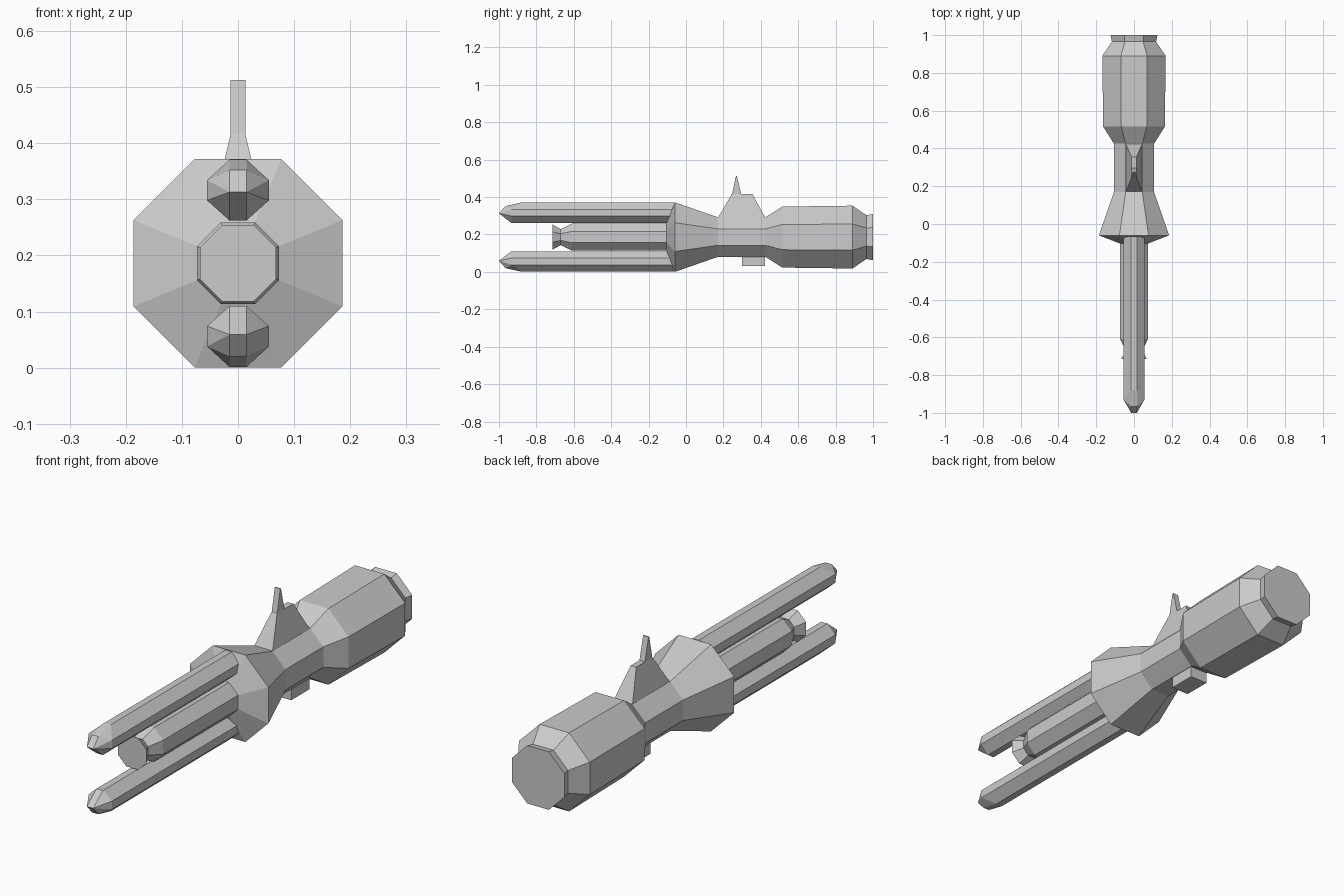
import bpy, bmesh, math

if "Cube" in bpy.data.objects:
    bpy.data.objects.remove(bpy.data.objects["Cube"])

CZ = 0.186  # height of the long axis


def finish(bm, name):
    bmesh.ops.recalc_face_normals(bm, faces=bm.faces)
    mesh = bpy.data.meshes.new(name)
    bm.to_mesh(mesh)
    bm.free()
    ob = bpy.data.objects.new(name, mesh)
    bpy.context.collection.objects.link(ob)
    return ob


def octagon_tube(name, profile):
    """Eight-sided solid along y from (y, half width across flats) pairs."""
    bm = bmesh.new()
    rings = []
    for y, apothem in profile:
        r = apothem / math.cos(math.pi / 8)
        angles = [math.pi / 8 + i * math.pi / 4 for i in range(8)]
        rings.append([bm.verts.new((r * math.cos(a), y, CZ + r * math.sin(a))) for a in angles])
    for a, b in zip(rings, rings[1:]):
        for i in range(8):
            j = (i + 1) % 8
            bm.faces.new((a[i], a[j], b[j], b[i]))
    bm.faces.new(rings[0])
    bm.faces.new(rings[-1])
    return finish(bm, name)


def hull(name, half_points):
    """Convex solid from points given for one side and mirrored in x."""
    bm = bmesh.new()
    for x, y, z in half_points:
        for s in (-1, 1):
            bm.verts.new((s * x, y, z))
    bmesh.ops.convex_hull(bm, input=bm.verts)
    bmesh.ops.dissolve_limit(bm, angle_limit=math.radians(1), verts=bm.verts, edges=bm.edges)
    return finish(bm, name)


# Main hull with front collar, waist, rear drum and end nozzle
octagon_tube("main_hull", [(-0.105, 0.07), (-0.06, 0.186), (0.17, 0.106), (0.425, 0.106),
                           (0.515, 0.163), (0.89, 0.168), (0.965, 0.117), (1.0, 0.124)])

# Centre barrel with flared muzzle
octagon_tube("centre_barrel", [(-0.09, 0.073), (-0.61, 0.073), (-0.67, 0.043), (-0.715, 0.068)])

# Upper and lower prongs, mirrored about the axis
for name, s in (("upper_prong", 1), ("lower_prong", -1)):
    section = [(0.015, 0.185, -0.88), (0.055, 0.148, -0.93),
               (0.055, 0.112, -0.93), (0.015, 0.076, -0.935)]
    pts = []
    for x, h, y_front in section:
        pts += [(x, -0.065, CZ + s * h), (x, y_front, CZ + s * h)]
    pts += [(0.015, -0.965, CZ + s * 0.166), (0.015, -1.0, CZ + s * 0.127)]
    hull(name, pts)

# Dorsal tower and its spike
hull("tower", [(0.044, 0.17, 0.288), (0.044, 0.425, 0.288),
               (0.013, 0.245, 0.416), (0.013, 0.355, 0.416)])
hull("tower_spike", [(0.013, 0.245, 0.41), (0.013, 0.297, 0.41),
                     (0.013, 0.267, 0.513), (0.013, 0.272, 0.513)])

# Belly block under the waist
hull("belly_block", [(0.042, y, z) for y in (0.3, 0.422) for z in (0.032, 0.09)])
